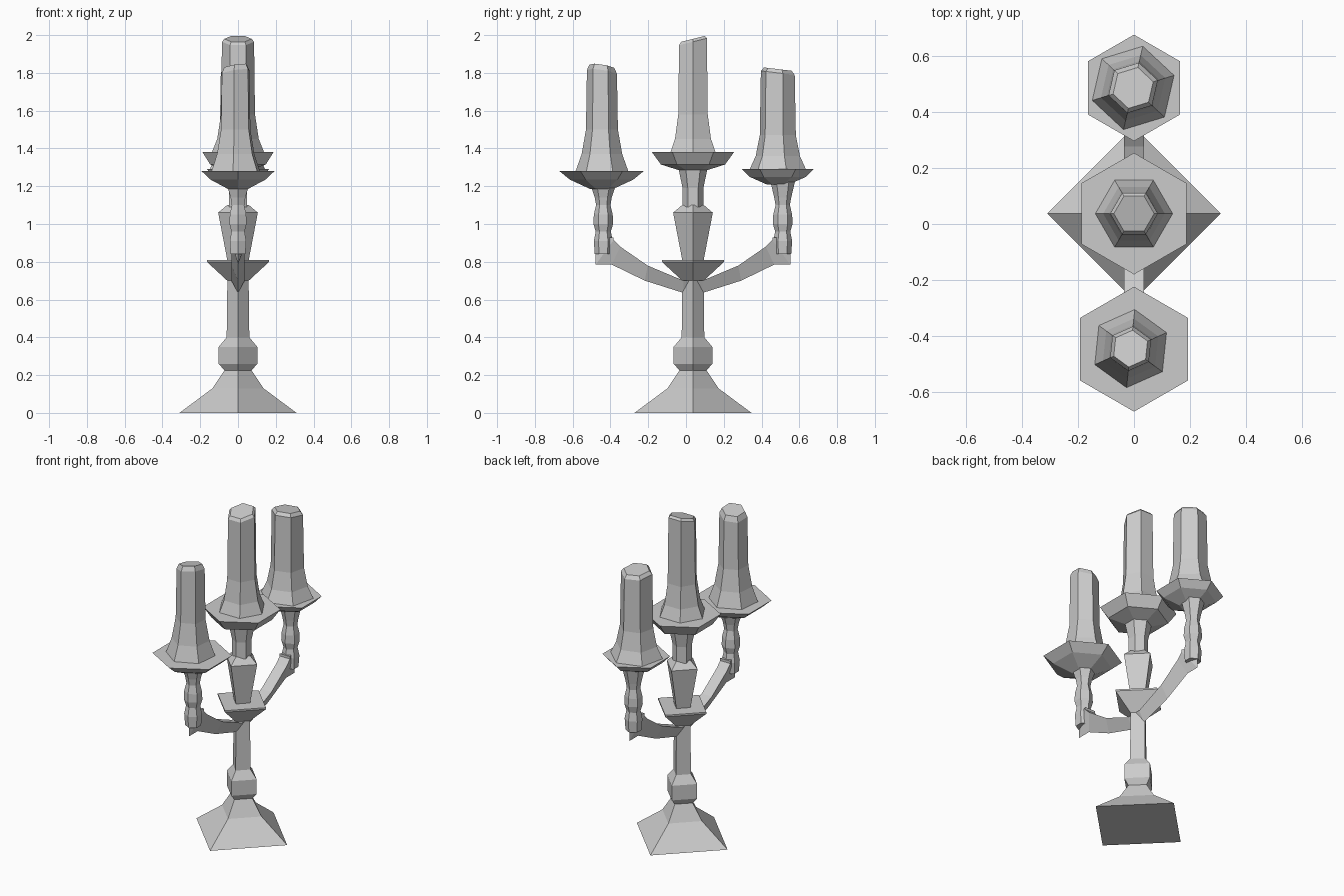
import bpy, bmesh, math

if "Cube" in bpy.data.objects:
    bpy.data.objects.remove(bpy.data.objects["Cube"])

CY = 0.037  # centre line of the main stem


def make(name, rings):
    """Skin a list of equal-length point rings and cap both ends."""
    bm = bmesh.new()
    loops = [[bm.verts.new(p) for p in ring] for ring in rings]
    n = len(loops[0])
    for a, b in zip(loops, loops[1:]):
        for i in range(n):
            j = (i + 1) % n
            bm.faces.new((a[i], a[j], b[j], b[i]))
    bm.faces.new(loops[0][::-1])
    bm.faces.new(loops[-1])
    bmesh.ops.recalc_face_normals(bm, faces=bm.faces)
    me = bpy.data.meshes.new(name)
    bm.to_mesh(me)
    bm.free()
    ob = bpy.data.objects.new(name, me)
    bpy.context.collection.objects.link(ob)
    return ob


def turned(name, profile, sides, x, y, phase=0, tilt=(0, 0), tilted=0):
    """Low-poly turned part; the last `tilted` rings are slanted."""
    rings = []
    for k, (r, z) in enumerate(profile):
        slant = k >= len(profile) - tilted
        ring = []
        for i in range(sides):
            a = math.radians(phase) + 2 * math.pi * i / sides
            dx, dy = r * math.cos(a), r * math.sin(a)
            dz = dx * tilt[0] + dy * tilt[1] if slant else 0
            ring.append((x + dx, y + dy, z + dz))
        rings.append(ring)
    return make(name, rings)


# square foot and shaft
turned("base_and_shaft", [(.31, 0), (.135, .13), (.072, .225), (.102, .26), (.102, .35),
                          (.06, .40), (.056, .72)], 4, 0, CY)
# square collar and tapered knop
turned("collar", [(.057, .70), (.165, .80), (.165, .81)], 4, 0, CY)
turned("knop", [(.055, .80), (.105, 1.06), (.058, 1.10)], 4, 0, CY)
# neck under the centre plate
turned("neck", [(.055, 1.09), (.055, 1.19), (.078, 1.30)], 6, 0, CY, 90)

# wax plates
turned("centre_plate", [(.075, 1.285), (.17, 1.315), (.217, 1.325), (.217, 1.38)][:2]
       + [(.217, 1.38)], 6, 0, CY, 90)
turned("front_plate", [(.06, 1.185), (.168, 1.235), (.223, 1.28)], 6, 0, -.447, 90)
turned("back_plate", [(.06, 1.21), (.15, 1.25), (.19, 1.29)], 6, 0, .486, 90)

# candles with flared wax at the foot and slanted tops
turned("centre_candle", [(.14, 1.375), (.11, 1.45), (.09, 1.58), (.085, 1.965), (.072, 1.98)],
       6, 0, CY, 0, (0, .25), 2)
turned("front_candle", [(.142, 1.275), (.108, 1.37), (.085, 1.50), (.08, 1.805), (.066, 1.835)],
       6, -.012, -.445, 24, (.15, -.15), 2)
turned("back_candle", [(.155, 1.285), (.12, 1.36), (.098, 1.47), (.092, 1.80), (.075, 1.82)],
       6, -.003, .486, 17, (0, -.12), 2)

# arms: triangular section with flat top, swept along (top y, top z, bottom y, bottom z)
PATH = [(0, .70, 0, .635), (.05, .70, .05, .635), (.24, .78, .255, .70),
        (.385, .88, .43, .785), (.42, .915, .515, .785)]
for name, s, top in (("front", -1, 1.20), ("back", 1, 1.225)):
    make(name + "_arm", [[(-.035, CY + s * ty, tz), (.035, CY + s * ty, tz), (0, CY + s * by, bz)]
                         for ty, tz, by, bz in PATH]
         + [[(-.035, CY + s * .42, .93), (.035, CY + s * .42, .93), (0, CY + s * .515, .92)]])
    # upright stem carrying the plate
    turned(name + "_stem", [(.045, .84), (.05, .91), (.04, .96), (.052, 1.0), (.05, 1.05),
                            (.038, 1.10), (.045, 1.14), (.065, top)], 6, 0, CY + s * .475, 90)
